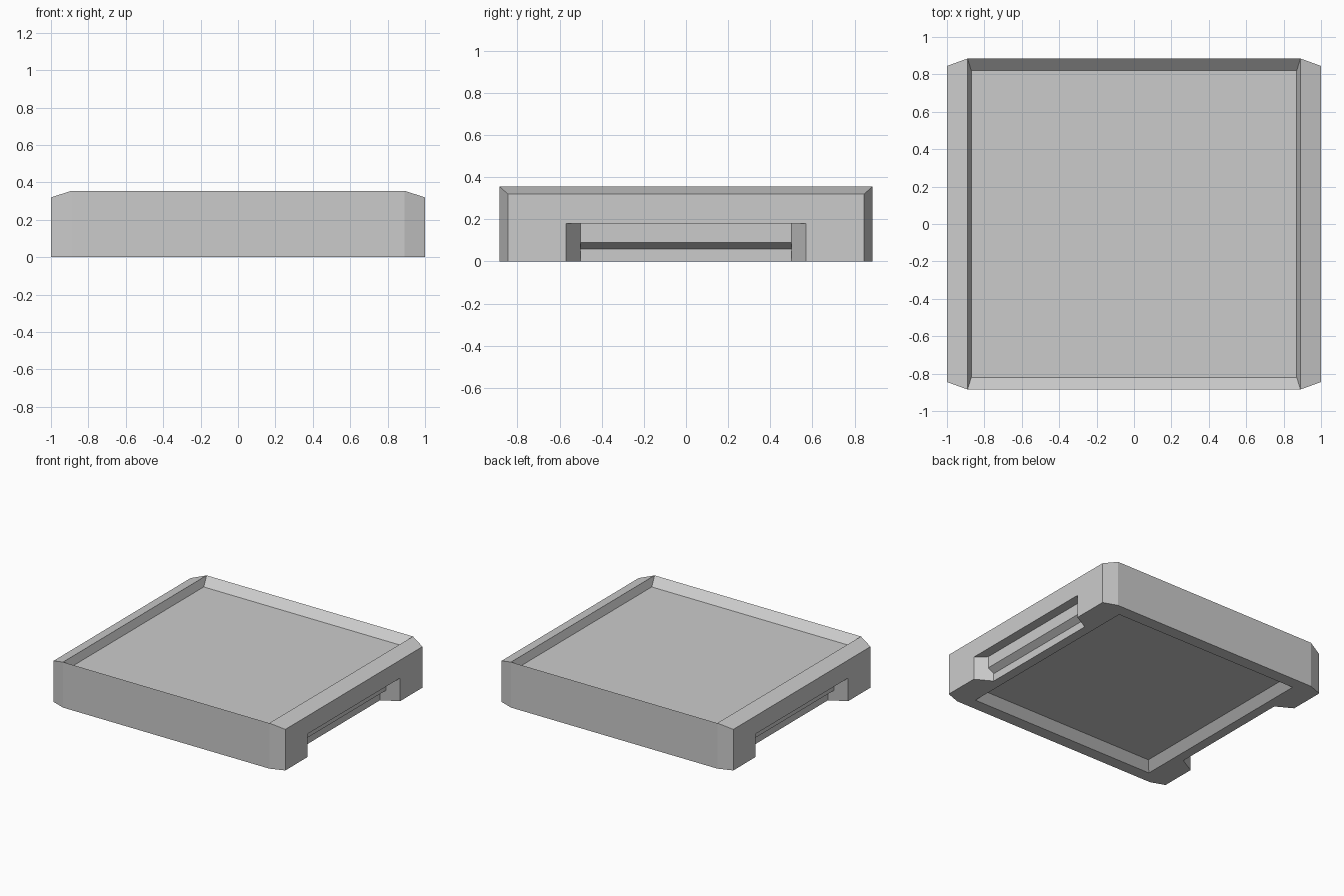
import bpy
import bmesh

if "Cube" in bpy.data.objects:
    bpy.data.objects.remove(bpy.data.objects["Cube"])

bm = bmesh.new()


def face(pts):
    bm.faces.new([bm.verts.new(p) for p in pts])


def sym(pts, sx, sy):
    return [(x * sx, y * sy, z) for x, y, z in pts]


def across(pts, axis):
    """Extend an edge chain to its mirrored copy, one quad per segment."""
    m = sym(pts, -1, 1) if axis == "x" else sym(pts, 1, -1)
    return [(pts[i], pts[i + 1], m[i + 1], m[i]) for i in range(len(pts) - 1)]


# Key corner points of the +x +y quarter
edge_low, edge_top = (0.89, 0.885, 0), (0.89, 0.885, 0.355)
side_low, side_top = (1, 0.845, 0), (1, 0.845, 0.32)
basin = (0.87, 0.82, 0.295)
foot, recess = (0.80, 0.79, 0), (0.745, 0.73, 0.06)
slot_low, slot_top = (1, 0.57, 0), (1, 0.57, 0.18)
# Stepped inner wall of the side grip slot, top to bottom
grip = [(0.925, 0.5, 0.18), (0.925, 0.5, 0.09), (0.875, 0.5, 0.06), (0.875, 0.5, 0)]

# Front and back: recess wall, underside border, outer wall, basin wall
for s in (1, -1):
    for q in across([recess, foot, edge_low, edge_top, basin], "x"):
        face(sym(q, 1, s))

for s in (1, -1):
    # Left and right: sloped rim, basin wall, recess wall
    for q in across([side_top, edge_top, basin], "y") + across([recess, foot], "y"):
        face(sym(q, s, 1))
    # Slot ceiling and stepped back wall
    for q in across([slot_top] + grip, "y"):
        face(sym(q, s, 1))
    # Side wall and underside border notched by the slot
    for half in ([side_top, side_low, slot_low, slot_top],
                 [foot, edge_low, side_low, slot_low, grip[-1]]):
        face(sym(half + sym(half, 1, -1)[::-1], s, 1))
    # Bevelled corners and slot ends
    for t in (1, -1):
        face(sym([edge_low, side_low, side_top, edge_top], s, t))
        face(sym([slot_low, slot_top] + grip, s, t))

# Basin floor and recess ceiling
for x, y, z in (basin, recess):
    face([(x, y, z), (-x, y, z), (-x, -y, z), (x, -y, z)])

bmesh.ops.remove_doubles(bm, verts=bm.verts[:], dist=0.0005)
bmesh.ops.recalc_face_normals(bm, faces=bm.faces[:])
mesh = bpy.data.meshes.new("tray")
bm.to_mesh(mesh)
bm.free()
bpy.context.collection.objects.link(bpy.data.objects.new("tray", mesh))
